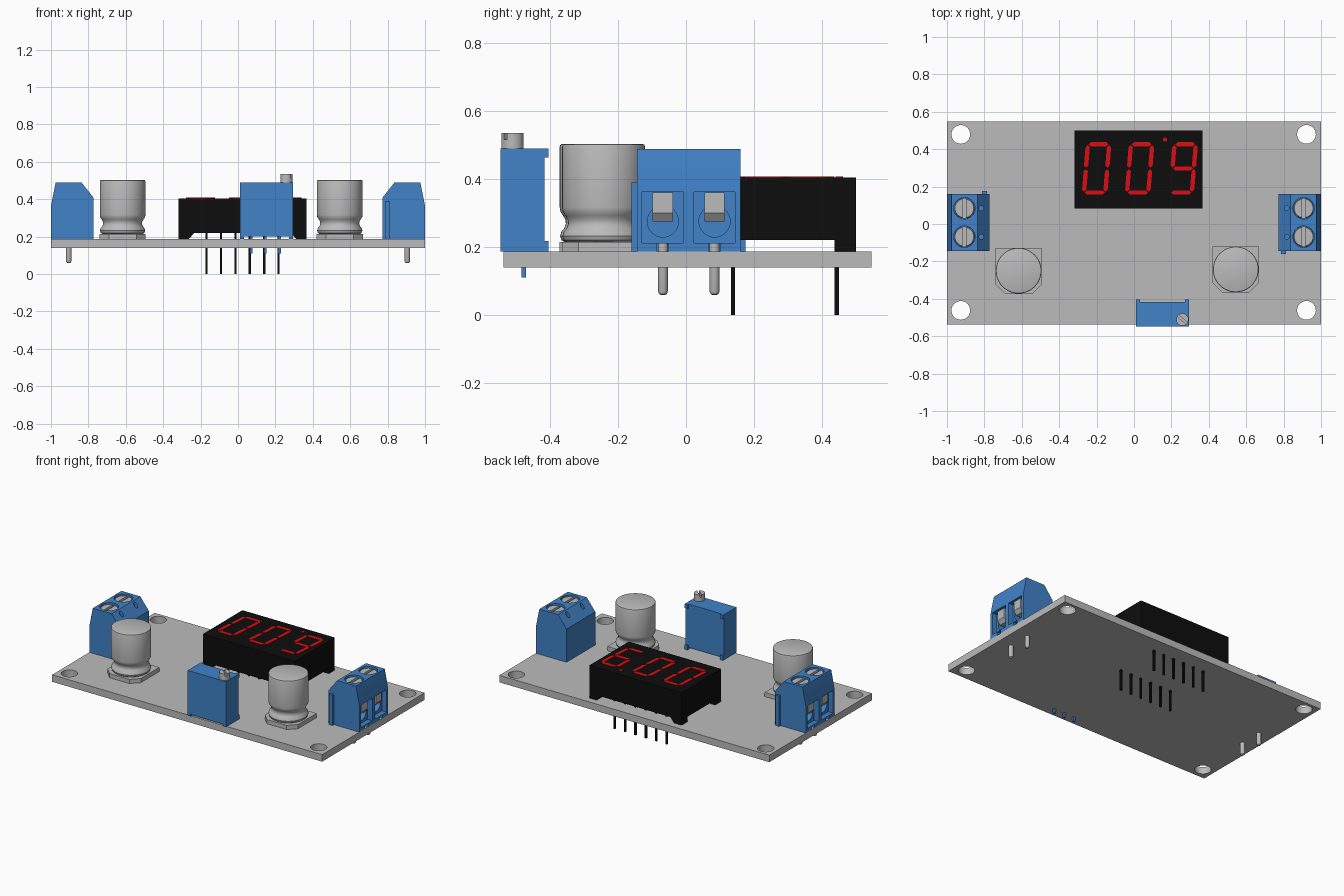
import bpy, bmesh, math
from mathutils import Matrix, Vector

if "Cube" in bpy.data.objects:
    bpy.data.objects.remove(bpy.data.objects["Cube"])


def material(name, col):
    m = bpy.data.materials.new(name)
    m.diffuse_color = (*col, 1)
    m.use_nodes = True
    m.node_tree.nodes["Principled BSDF"].inputs["Base Color"].default_value = m.diffuse_color
    return m


GREY = material("grey_metal", (0.5, 0.5, 0.5))
BLUE = material("blue_plastic", (0.052, 0.225, 0.58))
BLACK = material("black_plastic", (0.004, 0.004, 0.004))
RED = material("red_segment", (0.72, 0.004, 0.006))


def finish(name, bm, mat):
    bmesh.ops.recalc_face_normals(bm, faces=bm.faces)
    me = bpy.data.meshes.new(name)
    bm.to_mesh(me)
    bm.free()
    if mat:
        me.materials.append(mat)
    ob = bpy.data.objects.new(name, me)
    bpy.context.collection.objects.link(ob)
    return ob


def boxes(name, dims, mat=None):
    bm = bmesh.new()
    for x0, x1, y0, y1, z0, z1 in dims:
        mtx = Matrix.Translation(((x0 + x1) / 2, (y0 + y1) / 2, (z0 + z1) / 2)) \
            @ Matrix.Diagonal((x1 - x0, y1 - y0, z1 - z0, 1))
        bmesh.ops.create_cube(bm, size=1, matrix=mtx)
    return finish(name, bm, mat)


def prisms(name, shapes, a, b, axis, mat=None):
    """Extrude 2D outlines from a to b along the axis."""
    put = {"x": lambda p, t: (t, *p), "y": lambda p, t: (p[0], t, p[1]),
           "z": lambda p, t: (*p, t)}[axis]
    bm = bmesh.new()
    for pts in shapes:
        f = bm.faces.new([bm.verts.new(put(p, a)) for p in pts])
        ext = bmesh.ops.extrude_face_region(bm, geom=[f])["geom"]
        move = Vector(put((0, 0), b - a))
        bmesh.ops.translate(bm, verts=[v for v in ext if isinstance(v, bmesh.types.BMVert)], vec=move)
    return finish(name, bm, mat)


def circle(x, y, r, n=32):
    return [(x + r * math.cos(2 * math.pi * i / n), y + r * math.sin(2 * math.pi * i / n))
            for i in range(n)]


def lathe(name, profile, x, y, mat, n=48):
    """Revolve a (radius, z) profile about a vertical axis and cap both ends."""
    bm = bmesh.new()
    rings = [[bm.verts.new((*p, z)) for p in circle(x, y, r, n)] for r, z in profile]
    for lo, hi in zip(rings, rings[1:]):
        for i in range(n):
            j = (i + 1) % n
            bm.faces.new((lo[i], lo[j], hi[j], hi[i]))
    bm.faces.new(rings[0])
    bm.faces.new(rings[-1])
    return finish(name, bm, mat)


def cut(ob, *cutters):
    for c in cutters:
        c.hide_render = True
        mod = ob.modifiers.new("cut", "BOOLEAN")
        mod.operation, mod.solver, mod.object = "DIFFERENCE", "EXACT", c
    bpy.context.view_layer.update()
    me = bpy.data.meshes.new_from_object(ob.evaluated_get(bpy.context.evaluated_depsgraph_get()))
    ob.modifiers.clear()
    ob.data = me
    for c in cutters:
        bpy.data.objects.remove(c)
    return ob


# circuit board with four mounting holes
BOARD = 0.187
board = boxes("circuit_board", [(-1, 1, -0.538, 0.547, 0.14, BOARD)], GREY)
cut(board, prisms("hole_cutter", [circle(x, y, 0.05) for x in (-0.926, 0.922) for y in (-0.462, 0.479)],
                  0.1, 0.25, "z"))

# display housing, corner feet and pins
X0, X1, Y0, Y1 = -0.318, 0.366, 0.083, 0.501
boxes("display_housing", [(X0, X1, Y0, Y1, 0.22, 0.405)], BLACK)
feet = [[(e, BOARD), (e + s * 0.055, BOARD), (e + s * 0.085, 0.221), (e, 0.221)] for e, s in ((X0, 1), (X1, -1))]
prisms("display_feet_front", feet, Y0, Y0 + 0.063, "y", BLACK)
prisms("display_feet_back", feet, Y1 - 0.063, Y1, "y", BLACK)
boxes("display_pins", [(x - 0.006, x + 0.006, y - 0.006, y + 0.006, 0, 0.225)
                       for y in (0.138, 0.444) for x in [-0.168 + 0.077 * i for i in range(6)]], BLACK)

# slanted seven-segment digits: centre, half size, lit segments
W, H, T = 0.057, 0.129, 0.0115
SEGS = {"a": (-W, H, W, H), "b": (W, 0, W, H), "c": (W, -H, W, 0), "d": (-W, -H, W, -H),
        "e": (-W, -H, -W, 0), "f": (-W, 0, -W, H), "g": (-W, 0, W, 0)}
shapes = []
for cx, lit in ((-0.2, "abcdef"), (0.03, "abcdef"), (0.263, "abcdfg")):
    for s in lit:
        ax, ay, bx, by = SEGS[s]
        p, q = Vector((ax, ay)), Vector((bx, by))
        d = (q - p).normalized()
        nrm = Vector((-d.y, d.x)) * T
        p, q = p + d * 0.004, q - d * 0.004
        hexa = [p, p + d * T - nrm, q - d * T - nrm, q, q - d * T + nrm, p + d * T + nrm]
        shapes.append([(cx + v.x + 0.08 * v.y, 0.297 + v.y) for v in hexa])
shapes.append(circle(0.166, 0.451, 0.011, 16))
prisms("display_segments", shapes, 0.403, 0.408, "z", RED)

# electrolytic capacitors on chamfered bases
for side, cx, cy in (("left", -0.617, -0.25), ("right", 0.544, -0.243)):
    h, c = 0.123, 0.05
    prisms("capacitor_base_" + side,
           [[(cx - h, cy + h), (cx - h, cy - h + c), (cx - h + c, cy - h),
             (cx + h - c, cy - h), (cx + h, cy - h + c), (cx + h, cy + h)]], BOARD, 0.215, "z", GREY)
    lathe("capacitor_can_" + side,
          [(0.108, 0.214), (0.117, 0.22), (0.121, 0.232), (0.117, 0.245), (0.108, 0.256),
           (0.104, 0.268), (0.105, 0.28), (0.112, 0.292), (0.12, 0.304), (0.122, 0.316),
           (0.122, 0.495), (0.12, 0.501), (0.115, 0.503)], cx, cy, GREY)

# one pole of a screw terminal, built facing +x
M = 0.076
pole = prisms("terminal_pole", [[(1, BOARD), (1, 0.365), (0.975, 0.489), (0.836, 0.489),
                                 (0.773, 0.409), (0.773, BOARD)]], -M, M, "y", BLUE)
cut(pole,
    boxes("window_cutter", [(0.965, 1.1, -0.061, 0.061, 0.211, 0.362)]),
    prisms("wire_cutter", [circle(0, 0.275, 0.046)], 0.86, 1.05, "x"),
    prisms("screw_cutter", [circle(0.907, 0, 0.057)], 0.445, 0.6, "z"),
    prisms("test_hole_cutter", [circle(0.817, 0, 0.013, 16)], 0.4, 0.6, "z"),
    boxes("pin_slot_cutter", [(0.885, 1.1, -0.017, 0.017, 0.1, 0.2105)]))
screw = lathe("terminal_screw", [(0.054, 0.44), (0.054, 0.476), (0.05, 0.48)], 0.907, 0, GREY, 32)
cut(screw, boxes("slot_cutter", [(0.898, 0.916, -0.1, 0.1, 0.462, 0.6)]))
clamp = prisms("terminal_clamp", [[(0.88, 0.275), (0.966, 0.275), (0.985, 0.3), (0.985, 0.361),
                                   (0.88, 0.361)]], -0.03, 0.03, "y", GREY)
pin = lathe("terminal_pin", [(0.006, 0.058), (0.012, 0.062), (0.015, 0.07), (0.015, 0.215)], 0.905, 0, GREY, 20)
tab = boxes("terminal_tab", [(0.785, 0.813, -2 * M - 0.016, -2 * M + 0.005, BOARD, 0.39)], BLUE)

# repeat the pole for both blocks, the left one turned half round
for side, ang in (("right", 0), ("left", math.pi)):
    turn = Matrix.Translation((0, 0.008, 0)) @ Matrix.Rotation(ang, 4, "Z")
    for part in (pole, screw, clamp, pin, tab):
        for k, dy in enumerate((0,) if part is tab else (-M, M)):
            ob = bpy.data.objects.new(f"{part.name}_{side}_{k + 1}", part.data)
            ob.matrix_world = turn @ Matrix.Translation((0, dy, 0))
            bpy.context.collection.objects.link(ob)
for part in (pole, screw, clamp, pin, tab):
    bpy.data.objects.remove(part)

# trimmer: body, side feet, corner bumps, pins and slotted screw
TX0, TX1, TY0, TY1 = 0.01, 0.294, -0.547, -0.417
boxes("trimmer_body", [(TX0, TX1, TY0, TY1, 0.2, 0.49)], BLUE)
boxes("trimmer_feet", [(x, x + 0.022, TY0, TY1, BOARD, 0.2) for x in (TX0, TX1 - 0.022)], BLUE)
boxes("trimmer_bumps", [(x, x + 0.022, TY1, TY1 + 0.012, z0, z1) for x in (TX0, TX1 - 0.022)
                        for z0, z1 in ((BOARD, 0.217), (0.463, 0.49))], BLUE)
boxes("trimmer_pins", [(x - 0.007, x + 0.007, -0.485, -0.471, 0.11, 0.21) for x in (0.07, 0.145, 0.222)], BLUE)
adj = lathe("trimmer_screw", [(0.033, 0.485), (0.033, 0.535)], 0.259, -0.511, GREY, 32)
slot = boxes("slot_cutter", [(-0.1, 0.1, -0.006, 0.006, 0.517, 0.6)])
slot.matrix_world = Matrix.Translation((0.259, -0.511, 0)) @ Matrix.Rotation(math.radians(-40), 4, "Z")
cut(adj, slot)

# smooth round parts, keep hard edges
for me in {o.data for o in bpy.context.scene.objects}:
    for p in me.polygons:
        p.use_smooth = True
    me.set_sharp_from_angle(angle=math.radians(30))
